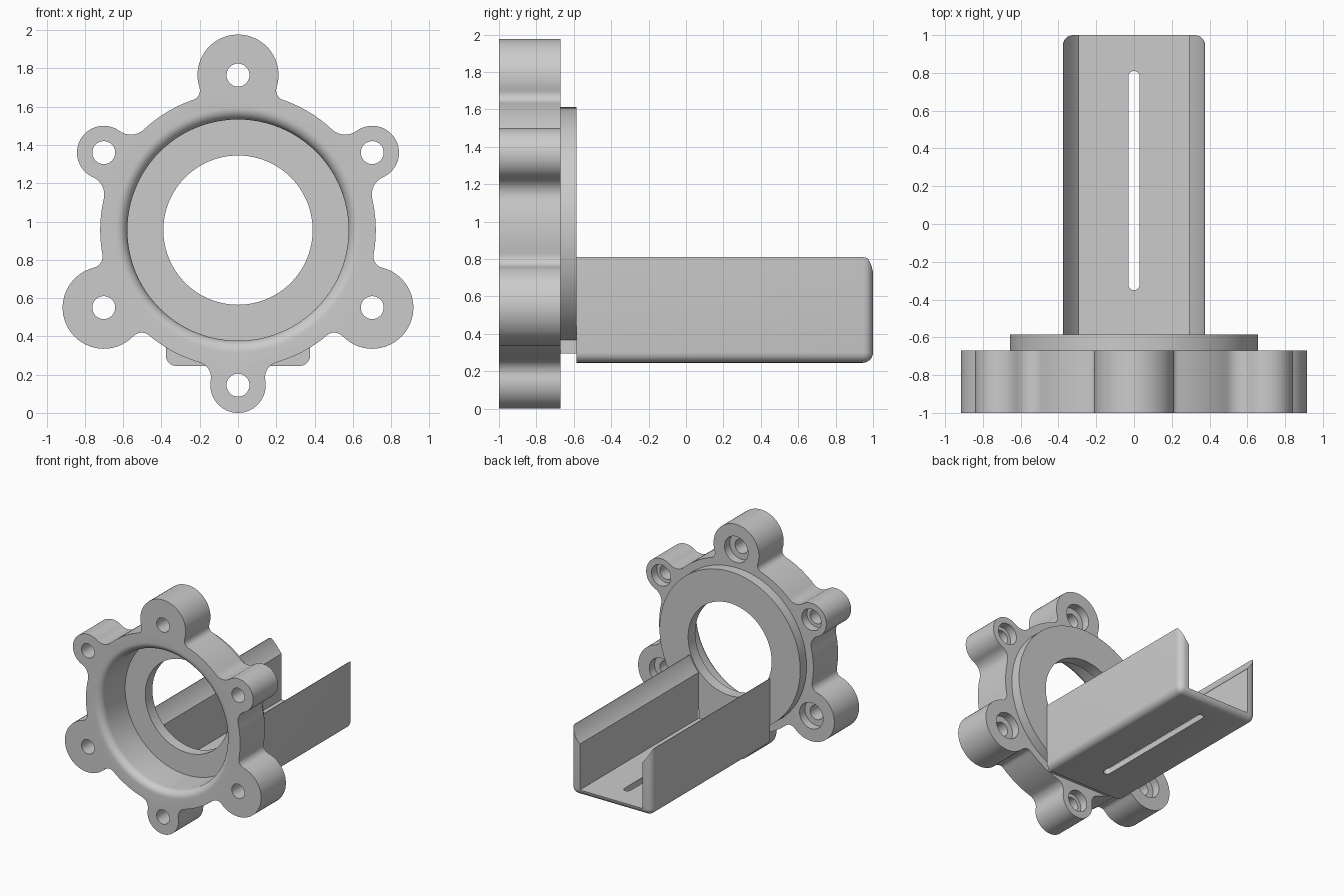
import bpy, bmesh, math
from mathutils import Vector

if "Cube" in bpy.data.objects:
    bpy.data.objects.remove(bpy.data.objects["Cube"])

CZ = 0.955          # height of the ring axis
LOBE_D = 0.81       # distance of the bolt lobes from the axis

grey = bpy.data.materials.new("grey")
grey.diffuse_color = (0.6, 0.6, 0.6, 1)
grey.use_nodes = True
grey.node_tree.nodes["Principled BSDF"].inputs["Base Color"].default_value = grey.diffuse_color


def finish(bm, name):
    bmesh.ops.recalc_face_normals(bm, faces=bm.faces)
    me = bpy.data.meshes.new(name)
    bm.to_mesh(me)
    bm.free()
    me.materials.append(grey)
    ob = bpy.data.objects.new(name, me)
    bpy.context.collection.objects.link(ob)
    return ob


def lathe(name, profile, cx=0, cz=CZ, n=96, closed=False):
    """Spin (radius, y) points around an axis along y."""
    bm = bmesh.new()
    rings = [[bm.verts.new((cx + r * math.cos(2 * math.pi * i / n), y,
                            cz + r * math.sin(2 * math.pi * i / n)))
              for i in range(n)] for r, y in profile]
    pairs = list(zip(rings, rings[1:])) + ([(rings[-1], rings[0])] if closed else [])
    for a, b in pairs:
        for i in range(n):
            j = (i + 1) % n
            bm.faces.new((a[i], a[j], b[j], b[i]))
    if not closed:
        bm.faces.new(rings[0])
        bm.faces.new(rings[-1])
    return finish(bm, name)


def prism(name, pts, axis, a, b):
    """Extrude a 2D outline along y (points x, z) or z (points x, y)."""
    bm = bmesh.new()
    put = (lambda p, t: (p[0], t, p[1])) if axis == "y" else (lambda p, t: (p[0], p[1], t))
    f = bm.faces.new([bm.verts.new(put(p, a)) for p in pts])
    g = bmesh.ops.extrude_face_region(bm, geom=[f])["geom"]
    d = Vector((0, b - a, 0)) if axis == "y" else Vector((0, 0, b - a))
    bmesh.ops.translate(bm, vec=d, verts=[v for v in g if isinstance(v, bmesh.types.BMVert)])
    return finish(bm, name)


def rect(x, z0, z1):
    return [(-x, z0), (x, z0), (x, z1), (-x, z1)]


def arc(c, r, a0, a1, n):
    return [(c[0] + r * math.cos(a0 + (a1 - a0) * i / n),
             c[1] + r * math.sin(a0 + (a1 - a0) * i / n)) for i in range(n + 1)]


def cut(ob, cutters):
    for c in cutters:
        m = ob.modifiers.new("cut", "BOOLEAN")
        m.operation, m.solver, m.object = "DIFFERENCE", "EXACT", c
    me = bpy.data.meshes.new_from_object(
        ob.evaluated_get(bpy.context.evaluated_depsgraph_get()))
    ob.modifiers.clear()
    ob.data = me
    for c in cutters:
        bpy.data.objects.remove(c)


def smooth(ob):
    bpy.ops.object.select_all(action="DESELECT")
    ob.select_set(True)
    bpy.context.view_layer.objects.active = ob
    bpy.ops.object.shade_smooth_by_angle(angle=math.radians(30))


# lobes: angle in degrees, lobe radius, fillet radius, pocket radius
lobes = [(-30, 0.215, 0.06, 0.11), (30, 0.14, 0.10, 0.09), (90, 0.212, 0.05, 0.11),
         (150, 0.14, 0.10, 0.09), (210, 0.215, 0.06, 0.11), (270, 0.145, 0.08, 0.09)]
R = 0.72

# flange outline: ring arcs, fillets and lobe arcs walked counter-clockwise
outline = []
spans = []
for deg, r, f, _ in lobes:
    t = math.radians(deg)
    A, B = R + f, r + f
    da = math.acos((A * A + LOBE_D ** 2 - B * B) / (2 * A * LOBE_D))
    db = math.acos((B * B + LOBE_D ** 2 - A * A) / (2 * B * LOBE_D))
    spans.append((t, da, db, r, f))
for k, (t, da, db, r, f) in enumerate(spans):
    lc = (LOBE_D * math.cos(t), CZ + LOBE_D * math.sin(t))
    fa = ((R + f) * math.cos(t - da), CZ + (R + f) * math.sin(t - da))
    fb = ((R + f) * math.cos(t + da), CZ + (R + f) * math.sin(t + da))
    turn = math.pi - da - db
    outline += arc(fa, f, t - da + math.pi, t - da + math.pi - turn, 8)
    outline += arc(lc, r, t - math.pi + db, t + math.pi - db, 32)[1:]
    outline += arc(fb, f, t + da + math.pi + turn, t + da + math.pi, 8)[1:]
    nt, nda = spans[(k + 1) % 6][:2]
    if nt < t:
        nt += 2 * math.pi
    outline += arc((0, CZ), R, t + da, nt - nda, 10)[1:-1]

flange = prism("flange", outline, "y", -1, -0.67)

# bore with a rounded mouth, bolt holes with pockets at the back
mouth = [(0.638 - 0.06 * math.sin(i * math.pi / 16), -0.94 - 0.06 * math.cos(i * math.pi / 16))
         for i in range(9)]
cutters = [lathe("bore_cutter", [(0.638, -1.05)] + mouth + [(0.578, -0.6)])]
for deg, r, f, pocket in lobes:
    t = math.radians(deg)
    cutters.append(lathe("bolt_cutter", [(0.06, -1.1), (0.06, -0.74), (pocket, -0.74), (pocket, -0.6)],
                         LOBE_D * math.cos(t), CZ + LOBE_D * math.sin(t), 32))
cut(flange, cutters)

# back plate with the central opening
plate = lathe("back_plate", [(0.39, -0.68), (0.578, -0.68), (0.578, -0.67), (0.657, -0.67),
                             (0.657, -0.585), (0.39, -0.585)], closed=True)
# small foot joining the plate to the tray floor
foot = prism("plate_foot", rect(0.29, 0.295, 0.37), "y", -0.67, -0.585)

# tray: box with rounded bottom and rounded far end
tray = prism("tray", rect(0.377, 0.245, 0.81), "y", -0.585, 1)
bm = bmesh.new()
bm.from_mesh(tray.data)
edges = [e for e in bm.edges
         if all(v.co.y > 0.99 for v in e.verts)
         or (all(v.co.z < 0.25 for v in e.verts) and abs(e.verts[0].co.y - e.verts[1].co.y) > 1)]
bmesh.ops.bevel(bm, geom=edges, offset=0.055, segments=6, profile=0.5, affect="EDGES")
bm.to_mesh(tray.data)
bm.free()

# hollow inside, curved wall tops and the floor slot
slot = arc((0, 0.78), 0.03, 0, math.pi, 10) + arc((0, -0.32), 0.03, math.pi, 2 * math.pi, 10)
cut(tray, [prism("hollow_cutter", rect(0.292, 0.295, 1.2), "y", -0.7, 1.2),
           lathe("arc_cutter", [(0.4, -0.8), (0.4, 1.2)]),
           prism("slot_cutter", slot, "z", 0.1, 0.5)])

for ob in (flange, plate, foot, tray):
    smooth(ob)
